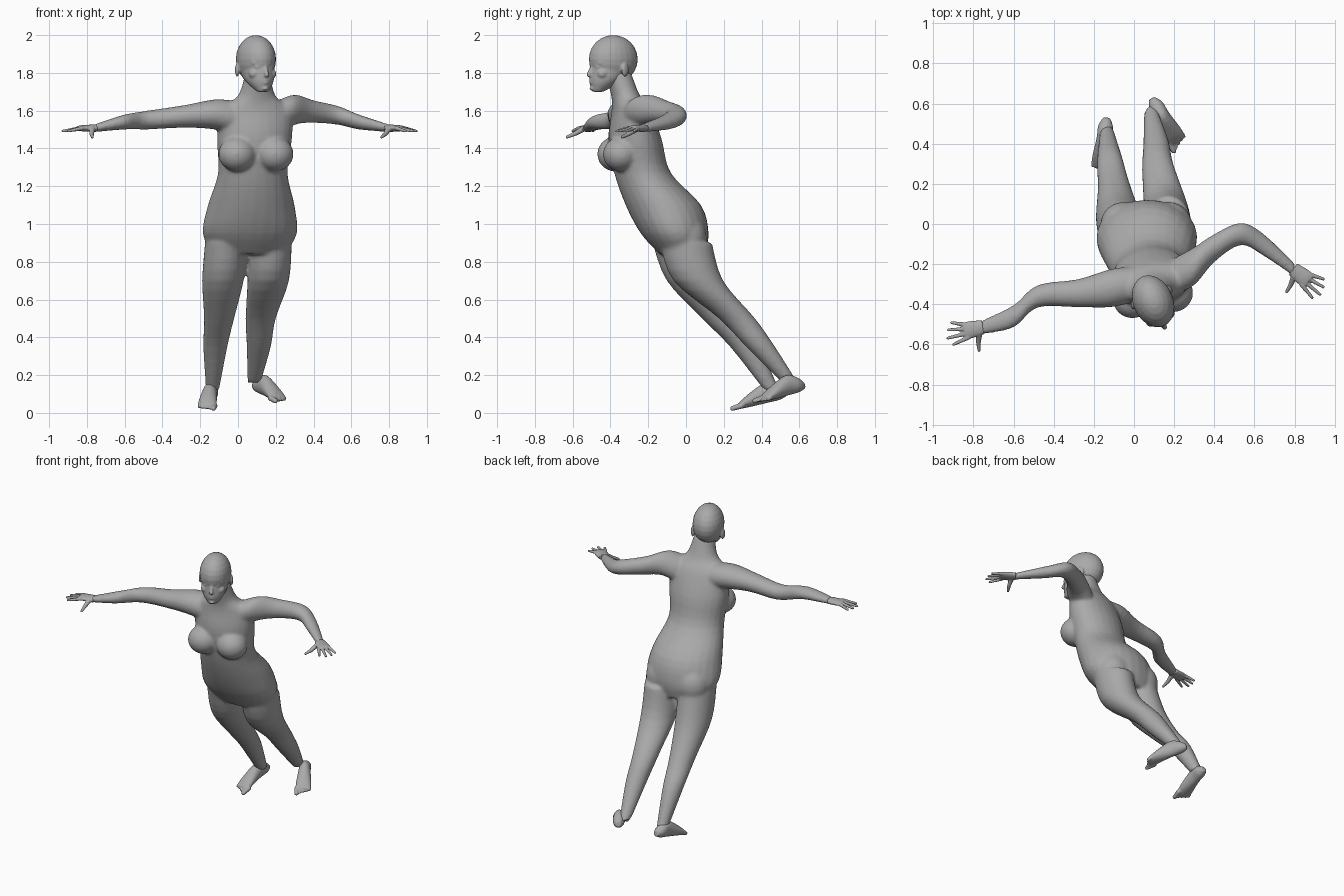
import bpy, bmesh, math
from mathutils import Matrix, Vector

cube = bpy.data.objects.get("Cube")
if cube:
    bpy.data.objects.remove(cube)

skin = bpy.data.materials.new("grey skin")
skin.use_nodes = True
grey = (0.4, 0.4, 0.4, 1)
skin.diffuse_color = grey
skin.node_tree.nodes["Principled BSDF"].inputs["Base Color"].default_value = grey

SIDES, STEPS = 24, 4


def turned(degrees, axis="Z"):
    return Matrix.Rotation(math.radians(degrees), 4, axis)


def spline(before, start, end, after, t):
    """Catmull-Rom blend between two neighbouring rings."""
    return [(2 * q + (r - p) * t + (2 * p - 5 * q + 4 * r - s) * t * t
             + (3 * q - p - 3 * r + s) * t ** 3) / 2
            for p, q, r, s in zip(before, start, end, after)]


def loft(bm, axis, rings, twist=0):
    """Smooth elliptical tube; each ring is x, y, z and the two radii across the axis."""
    across, along = [i for i in range(3) if i != axis]
    padded = [rings[0], *rings, rings[-1]]
    path = [spline(*padded[i:i + 4], step / STEPS)
            for i in range(len(rings) - 1) for step in range(STEPS)]
    path.append(rings[-1])
    loops = []
    for number, ring in enumerate(path):
        turn = turned(twist * number / len(path)).to_3x3()
        loop = []
        for k in range(SIDES):
            angle = math.tau * k / SIDES
            offset = Vector()
            offset[across] = ring[3] * math.cos(angle)
            offset[along] = ring[4] * math.sin(angle)
            loop.append(bm.verts.new(Vector(ring[:3]) + turn @ offset))
        loops.append(loop)
    for low, high in zip(loops, loops[1:]):
        for k in range(SIDES):
            following = (k + 1) % SIDES
            bm.faces.new((low[k], low[following], high[following], high[k]))
    bm.faces.new(loops[0])
    bm.faces.new(loops[-1])


def ball(bm, centre, radii, yaw=0):
    place = Matrix.Translation(centre) @ turned(yaw) @ Matrix.Diagonal((*radii, 1))
    bmesh.ops.create_uvsphere(bm, u_segments=SIDES, v_segments=SIDES // 2, radius=1, matrix=place)


def digit(bm, start, end, start_radius, end_radius):
    """Tapered round-ended finger, toe or ridge."""
    start, end = Vector(start), Vector(end)
    turn = (end - start).to_track_quat("Z", "Y").to_matrix().to_4x4()
    bmesh.ops.create_cone(bm, cap_ends=True, segments=SIDES // 2,
                          radius1=start_radius, radius2=end_radius, depth=(end - start).length,
                          matrix=Matrix.Translation((start + end) / 2) @ turn)
    ball(bm, start, [start_radius] * 3)
    ball(bm, end, [end_radius] * 3)


def finish(bm, name, voxel, rounds, matrix=Matrix()):
    """Blend the overlapping shapes of one part into a single soft skin."""
    bmesh.ops.transform(bm, matrix=matrix, verts=bm.verts)
    bmesh.ops.recalc_face_normals(bm, faces=bm.faces)
    mesh = bpy.data.meshes.new(name)
    bm.to_mesh(mesh)
    bm.free()
    mesh.materials.append(skin)
    part = bpy.data.objects.new(name, mesh)
    bpy.context.collection.objects.link(part)
    blend = part.modifiers.new("blend", "REMESH")
    blend.mode = "VOXEL"
    blend.voxel_size = voxel
    blend.use_smooth_shade = True
    soften = part.modifiers.new("soften", "SMOOTH")
    soften.factor = 0.5
    soften.iterations = rounds


def add_leg(bm, joints, heel):
    """Hip, thigh, knee and calf at shared heights, ending at the ankle over the heel."""
    centres = [(x, y, z) for (x, y), z in zip(joints, (.9, .7, .5, .35))]
    centres.append(heel + Vector((0, -.08, .045)))
    girths = (.115, .11, .08, .064, .035)
    loft(bm, 2, [(*centre, girth, girth * 1.2) for centre, girth in zip(centres, girths)])


def add_arm(bm, joints, wrist, lift):
    """Chest root, shoulder, upper arm, elbow and forearm, ending at the wrist."""
    heights = (1.56, 1.58 + lift, 1.57 + lift, 1.55 + lift, 1.54)
    centres = [(x, y, z) for (x, y), z in zip(joints, heights)] + [wrist]
    depths = (.09, .095, .07, .056, .056, .035)
    thicknesses = (.09, .08, .06, .05, .04, .021)
    loft(bm, 0, [(*c, d, t) for c, d, t in zip(centres, depths, thicknesses)])


def add_hand(name, side, wrist, yaw):
    """Built pointing to +x with the thumb at -y, flipped for the right."""
    hand = bmesh.new()
    loft(hand, 0, [(-.01, 0, 0, .035, .02), (.06, 0, 0, .043, .017), (.09, 0, 0, .038, .012)])
    for i, length in enumerate((.07, .09, .1, .08)):
        base = Vector((.075, .03 - .022 * i, 0))
        reach = turned(20 - 11 * i) @ Vector((length, 0, -.015))
        digit(hand, base, base + reach, .0115, .0075)
    knuckle = Vector((.03, -.07, -.03))
    digit(hand, (.015, -.02, 0), knuckle, .017, .012)
    digit(hand, knuckle, (.035, -.11, -.047), .012, .008)
    finish(hand, name, .004, 2,
           Matrix.Translation(wrist) @ turned(yaw) @ Matrix.Diagonal((side, 1, 1, 1)))


def add_foot(name, side, heel, yaw):
    """Heel at the origin, toes to -y, big toe on the inner side."""
    foot = bmesh.new()
    loft(foot, 1, [(0, 0, .032, .018, .018), (0, -.04, .045, .037, .042), (0, -.1, .055, .038, .053),
                   (0, -.2, .035, .048, .033), (0, -.26, .018, .048, .014)])
    for i in range(5):
        across = .02 * (i - 2)
        girth = .01 if i else .016
        digit(foot, (across, -.24, .018), (across, -.29 + .01 * i, .014), girth, girth * .85)
    finish(foot, name, .005, 3, Matrix.Translation(heel) @ turned(yaw) @ turned(13, "X")
           @ Matrix.Diagonal((side, 1, 1, 1)))


left_heel, right_heel = Vector((.085, .63, .115)), Vector((-.135, .535, .075))
left_wrist, right_wrist = Vector((.8, -.23, 1.507)), Vector((-.76, -.515, 1.507))

# Torso and neck: depth position, height, half width, half depth
body = bmesh.new()
spine = ((-.02, .84, .19, .12), (-.06, .95, .25, .18), (-.12, 1.1, .23, .2), (-.23, 1.27, .185, .15),
         (-.27, 1.45, .2, .14), (-.29, 1.6, .19, .1), (-.32, 1.68, .1, .075), (-.36, 1.8, .066, .07))
loft(body, 2, [(.06 + .05 * (z - .9), y, z, wide, deep) for y, z, wide, deep in spine], twist=15)

# Breasts and buttocks
for side in (-1, 1):
    ball(body, (.095 + .1 * side, -.36 + .015 * side, 1.37), (.1, .095, .092), 12)
    ball(body, (.06 + .112 * side, 0, .93), (.115, .11, .13))

# Limbs
add_leg(body, ((.17, 0), (.16, .065), (.12, .27), (.11, .395)), left_heel)
add_leg(body, ((-.06, -.04), (-.08, .03), (-.1, .18), (-.12, .31)), right_heel)
add_arm(body, ((.2, -.26), (.3, -.21), (.4, -.12), (.53, -.05), (.64, -.1)), left_wrist, .025)
add_arm(body, ((0, -.3), (-.12, -.32), (-.28, -.345), (-.48, -.36), (-.6, -.46)), right_wrist, 0)
finish(body, "body", .01, 8)

add_hand("left_hand", 1, left_wrist, -38)
add_hand("right_hand", -1, right_wrist, 12)
add_foot("left_foot", 1, left_heel, 31)
add_foot("right_foot", -1, right_heel, -7)

# Head: cranium, then the jaw
head = bmesh.new()
ball(head, (0, 0, .172), (.1, .135, .128))
loft(head, 2, [(0, -.09, 0, .03, .03), (0, -.055, .045, .066, .077),
               (0, -.025, .09, .083, .107), (0, 0, .18, .09, .12)])
# Nose, lips and chin
digit(head, (0, -.12, .14), (0, -.142, .09), .009, .013)
for height, width in ((.06, .028), (.047, .024), (.016, .02)):
    ball(head, (0, -.117, height), (width, .02, .008))
# Brow, eye, cheek and ear on each side
for side in (-1, 1):
    digit(head, (side * .015, -.122, .15), (side * .06, -.1, .153), .009, .008)
    ball(head, (side * .036, -.106, .13), (.018, .014, .009))
    ball(head, (side * .05, -.085, .095), (.028, .03, .026))
    ball(head, (side * .098, .025, .115), (.011, .024, .036), side * 20)
finish(head, "head", .006, 4, Matrix.Translation((.095, -.385, 1.7)) @ turned(24))
